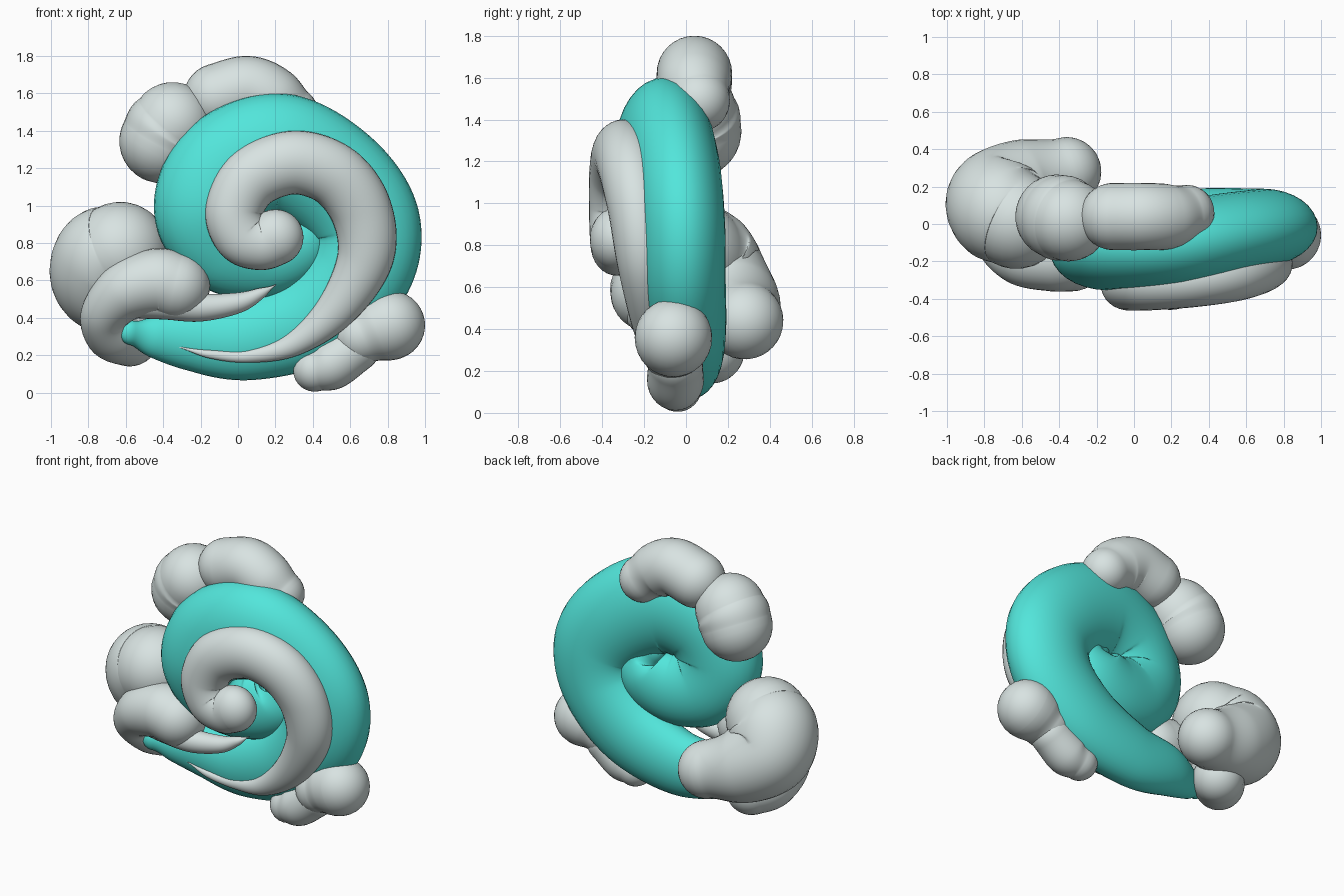
import bpy
import bmesh
from math import sin, cos, pi, tau
from mathutils import Vector

cube = bpy.data.objects.get("Cube")
if cube:
    bpy.data.objects.remove(cube)


def make_material(name, color):
    mat = bpy.data.materials.new(name)
    mat.use_nodes = True
    mat.diffuse_color = color
    mat.node_tree.nodes["Principled BSDF"].inputs["Base Color"].default_value = color
    return mat


TEAL = make_material("teal water", (0.085, 0.79, 0.71, 1))
FOAM = make_material("pale grey foam", (0.69, 0.77, 0.76, 1))
SIDES, STEPS, CAP = 32, 12, 8


def smooth_path(points):
    """Catmull-Rom samples of x, y, z and radius."""
    pts = [Vector(p) for p in points]
    before, after = pts[0] * 2 - pts[1], pts[-1] * 2 - pts[-2]
    # Level the radius at both ends so the domes join smoothly
    before[3], after[3] = pts[1][3], pts[-2][3]
    pts = [before] + pts + [after]
    out = []
    for a, b, c, d in zip(pts, pts[1:], pts[2:], pts[3:]):
        for i in range(STEPS):
            t = i / STEPS
            out.append(b + (c - a) * (t / 2) + (a * 2 - b * 5 + c * 4 - d) * (t * t / 2)
                       + (b * 3 - a - c * 3 + d) * (t ** 3 / 2))
    return out + [pts[-2]]


def tube(name, mat, points, depth=1.0, ref=(0, 1, 0)):
    """Sweep an ellipse of varying radius along a path, with domed ends."""
    path = smooth_path(points)
    centres = [p.to_3d() for p in path]
    rings = []
    last = len(path) - 1
    for i, p in enumerate(path):
        tangent = (centres[min(i + 1, last)] - centres[max(i - 1, 0)]).normalized()
        rings.append((centres[i], tangent, max(p[3], 0.004)))

    def dome(ring, sign):
        c, t, r = ring
        angles = [pi / 2 * k / CAP for k in range(1, CAP)]
        return [(c + t * (sign * r * sin(a)), t, r * cos(a)) for a in angles]

    tips = [c + t * (s * r) for (c, t, r), s in ((rings[0], -1), (rings[-1], 1))]
    rings = dome(rings[0], -1)[::-1] + rings + dome(rings[-1], 1)

    bm = bmesh.new()
    loops = []
    for c, t, r in rings:
        n = t.cross(Vector(ref)).normalized()
        b = n.cross(t)
        loops.append([bm.verts.new(c + n * (r * cos(tau * k / SIDES))
                                   + b * (r * depth * sin(tau * k / SIDES)))
                      for k in range(SIDES)])
    for lo, hi in zip(loops, loops[1:]):
        for k in range(SIDES):
            j = (k + 1) % SIDES
            bm.faces.new((lo[k], lo[j], hi[j], hi[k]))
    for tip, loop in zip(tips, (loops[0], loops[-1])):
        v = bm.verts.new(tip)
        for k in range(SIDES):
            bm.faces.new((v, loop[k], loop[(k + 1) % SIDES]))
    bmesh.ops.recalc_face_normals(bm, faces=bm.faces)
    mesh = bpy.data.meshes.new(name)
    bm.to_mesh(mesh)
    bm.free()
    mesh.materials.append(mat)
    mesh.shade_smooth()
    obj = bpy.data.objects.new(name, mesh)
    bpy.context.collection.objects.link(obj)
    return obj


# Main curling wave, its inner end tucked in at the back
tube("wave_spiral", TEAL, [
    (-.57, -.1, .32, .065), (-.45, -.04, .3, .115), (-.25, .01, .29, .175),
    (.05, .02, .285, .22), (.4, .01, .405, .26), (.64, -.01, .64, .285),
    (.68, -.02, .9, .295), (.51, -.05, 1.13, .31), (.22, -.1, 1.275, .325),
    (-.05, -.13, 1.19, .31), (-.15, -.14, .98, .3), (-.06, -.1, .8, .27),
    (.12, -.05, .745, .24), (.29, -.02, .8, .21), (.34, -.02, .9, .15),
    (.29, -.03, .97, .1)], depth=.7)

# Foam crest on the front of the curl
tube("foam_spiral", FOAM, [
    (-.32, -.1, .245, .004), (-.15, -.11, .205, .022), (.06, -.11, .195, .035),
    (.3, -.14, .26, .065), (.53, -.17, .45, .11), (.68, -.2, .72, .15),
    (.66, -.23, .97, .165), (.52, -.27, 1.16, .17), (.3, -.3, 1.23, .17),
    (.08, -.32, 1.15, .165), (-.02, -.33, .98, .155), (.02, -.33, .84, .15),
    (.12, -.33, .8, .145), (.2, -.33, .83, .15)], depth=.86)

# Small breaking crest at the wave's foot
tube("foot_foam_lobe", FOAM, [
    (-.58, .12, .3, .16), (-.67, .02, .33, .155), (-.71, -.1, .42, .13),
    (-.6, -.17, .54, .16), (-.44, -.18, .59, .18), (-.33, -.18, .57, .18)], ref=(.3, .2, -1))
tube("foot_foam_tail", FOAM, [
    (-.55, -.17, .5, .1), (-.38, -.2, .48, .09), (-.2, -.2, .455, .075),
    (0, -.19, .48, .055), (.12, -.18, .53, .03), (.2, -.17, .575, .004)])

# Foam clouds around the wave
tube("side_cloud", FOAM, [
    (-.63, .02, .76, .26), (-.71, .07, .71, .28), (-.72, .14, .6, .27),
    (-.57, .22, .5, .24), (-.36, .28, .44, .185)], ref=(0, .67, .74))
tube("top_cloud_left", FOAM, [
    (-.41, .04, 1.345, .225), (-.38, .03, 1.4, .23), (-.35, .02, 1.44, .22)])
tube("top_cloud_right", FOAM, [
    (-.11, .04, 1.58, .18), (.05, .04, 1.62, .18), (.18, .04, 1.57, .175),
    (.28, .06, 1.49, .15)])
tube("corner_cloud_large", FOAM, [
    (.66, -.06, .3, .15), (.74, -.06, .335, .175), (.815, -.06, .36, .185)])
tube("corner_cloud_small", FOAM, [
    (.41, -.04, .12, .115), (.5, -.05, .15, .135), (.63, -.05, .24, .13)])
